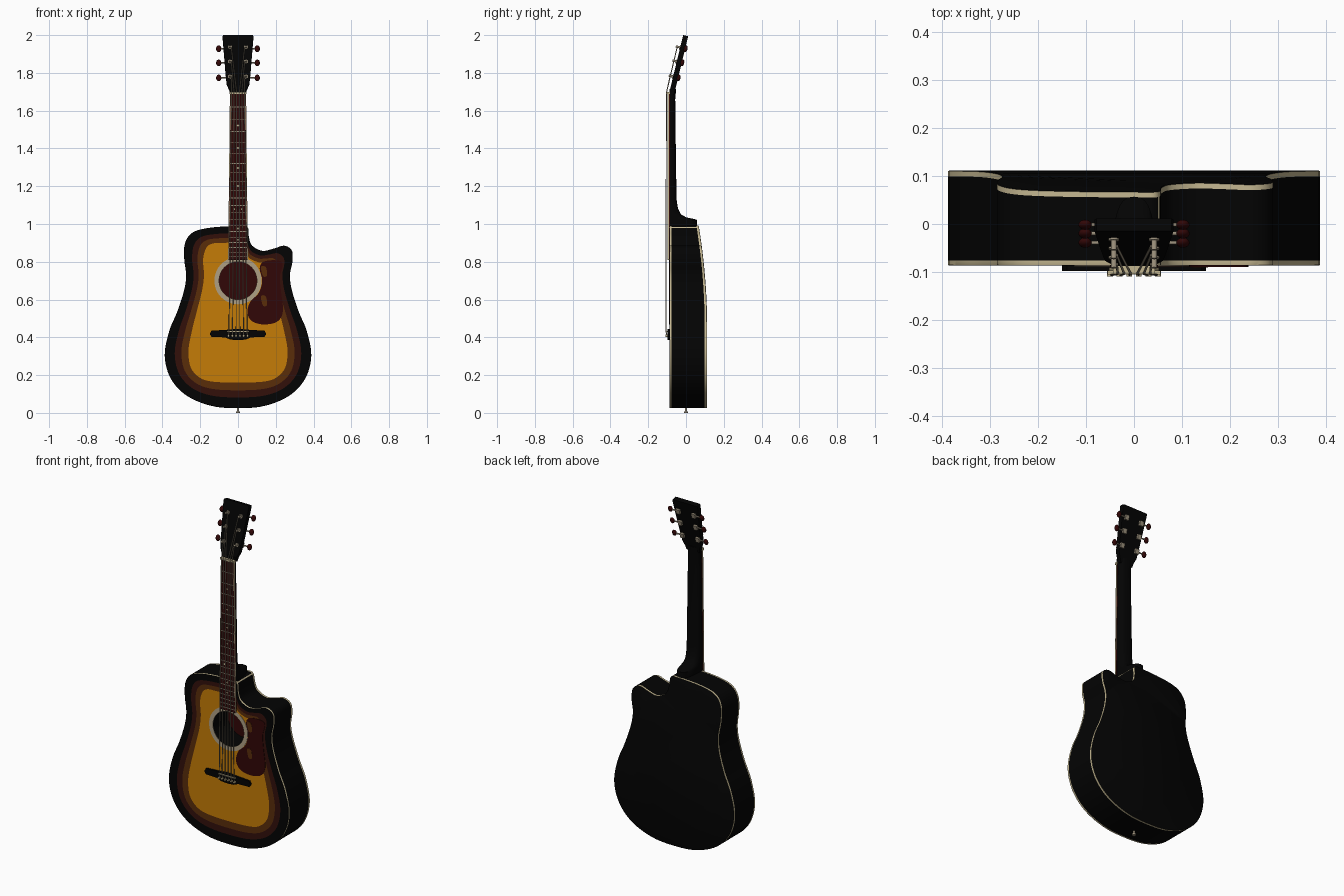
import bpy, bmesh, math
from mathutils import Matrix, Vector

cube = bpy.data.objects.get("Cube")
if cube:
    bpy.data.objects.remove(cube)


def material(name, rgb):
    m = bpy.data.materials.new(name)
    m.use_nodes = True
    m.diffuse_color = (*rgb, 1)
    bsdf = next(n for n in m.node_tree.nodes if n.type == 'BSDF_PRINCIPLED')
    bsdf.inputs["Base Color"].default_value = (*rgb, 1)
    return m


BLACK = material("black lacquer", (.001, .001, .001))
CREAM = material("cream binding", (.55, .47, .28))
TAN = material("rosette tan", (.43, .35, .23))
AMBER = material("amber top", (.56, .2, .002))
BROWN = material("burst brown", (.1, .026, .003))
DARK = material("burst dark brown", (.032, .005, .003))
ROSE = material("dark red wood", (.031, .002, .002))
METAL = material("string metal", (.33, .28, .2))
made = []


def finish(name, bm, mats, xform=None):
    bmesh.ops.recalc_face_normals(bm, faces=bm.faces)
    if xform:
        bm.transform(xform)
    me = bpy.data.meshes.new(name)
    bm.to_mesh(me)
    bm.free()
    for m in mats:
        me.materials.append(m)
    ob = bpy.data.objects.new(name, me)
    bpy.context.collection.objects.link(ob)
    made.append(ob)
    return ob


def loft(name, rings, mats, rows=None, caps=(0, 0), xform=None):
    """Bridge closed rings; rows gives a material slot per band, caps per end (None = open)."""
    bm = bmesh.new()
    loops = [[bm.verts.new(p) for p in r] for r in rings]
    n = len(loops[0])
    for k, (a, b) in enumerate(zip(loops, loops[1:])):
        for i in range(n):
            f = bm.faces.new((a[i], a[(i + 1) % n], b[(i + 1) % n], b[i]))
            f.material_index = rows[k] if rows else 0
    for loop, slot in zip((loops[0], loops[-1]), caps):
        if slot is not None:
            bm.faces.new(loop).material_index = slot
    return finish(name, bm, mats, xform)


def boxes(name, items, mat, xform=None):
    bm = bmesh.new()
    for centre, size in items:
        m = Matrix.Translation(centre) @ Matrix.Diagonal((*size, 1))
        bmesh.ops.create_cube(bm, size=1, matrix=m)
    return finish(name, bm, [mat], xform)


def rods(name, items, radius, mat, xform=None):
    """Cylinders between pairs of points."""
    bm = bmesh.new()
    for a, b in items:
        a, b = Vector(a), Vector(b)
        turn = (b - a).to_track_quat('Z', 'Y').to_matrix().to_4x4()
        bmesh.ops.create_cone(bm, cap_ends=True, segments=12, radius1=radius, radius2=radius,
                              depth=(b - a).length, matrix=Matrix.Translation((a + b) / 2) @ turn)
    return finish(name, bm, [mat], xform)


def smooth_loop(pts, steps=6):
    """Closed Catmull-Rom curve through 2D points."""
    out, n = [], len(pts)
    for i in range(n):
        a, b, c, d = (Vector(pts[(i + k) % n]) for k in (-1, 0, 1, 2))
        for s in range(steps):
            t = s / steps
            out.append(b + (c - a) * t / 2 + (2 * a - 5 * b + 4 * c - d) * t * t / 2
                       + (3 * b - a - 3 * c + d) * t ** 3 / 2)
    return out


def plate(name, outline, y0, y1, mat, xform=None):
    return loft(name, [[(p[0], y, p[1]) for p in outline] for y in (y0, y1)], [mat], xform=xform)


# Body outlines: outer edge, and edge of the amber centre with matching points
bout = [(-.14, .037), (-.27, .09), (-.355, .18), (-.388, .30), (-.365, .43),
        (-.32, .54), (-.285, .65), (-.275, .73)]
bout_in = [(-.13, .165), (-.2, .185), (-.25, .24), (-.262, .33), (-.245, .43),
           (-.215, .55), (-.19, .65), (-.18, .73)]
top = [(-.285, .82), (-.28, .90), (-.24, .955), (-.15, .98), (0, .99), (.05, .985), (.058, .93),
       (.075, .885), (.13, .858), (.19, .87), (.245, .885), (.285, .86), (.288, .80)]
top_in = [(-.185, .81), (-.17, .87), (-.14, .895), (-.09, .90), (0, .90), (.03, .89), (.04, .86),
          (.06, .82), (.10, .80), (.13, .795), (.16, .79), (.18, .77), (.185, .76)]


def mirrored(side):
    return [(-x, z) for x, z in reversed(side)]


outer = smooth_loop([(0, .025)] + bout + top + mirrored(bout))
inner = smooth_loop([(0, .16)] + bout_in + top_in + mirrored(bout_in))
HOLE = Vector((0, .70))
hole = [HOLE + (p - HOLE).normalized() * .1 for p in inner]
FRONT = -.087


def back_y(z):
    return .112 - .15 * max(0, z - .45) ** 2


def flat(loop, y):
    return [(p.x, y, p.y) for p in loop]


def burst(t):
    return flat([a.lerp(b, t) for a, b in zip(outer, inner)], FRONT)


def behind(dy, shrink=0):
    return [(p.x * (1 - shrink), back_y(p.y) - dy, p.y + (.5 - p.y) * shrink) for p in outer]


# Body: sound hole pocket, sunburst bands, binding, sides and back in one skin
body = loft("body", [flat(hole, .05), flat(hole, FRONT), burst(1), burst(.70), burst(.42), burst(.012),
                     flat(outer, FRONT + .002), flat(outer, FRONT + .011), behind(.013),
                     behind(.002), behind(0, .01)],
            [BLACK, CREAM, AMBER, BROWN, DARK, ROSE],
            [0, 2, 3, 4, 0, 0, 1, 0, 1, 0], caps=(5, None))
# Back panel, and the binding strip at the cutaway corner
bm = bmesh.new()
bm.from_mesh(body.data)
edges = [e for e in bm.edges if e.is_boundary]
bmesh.ops.triangle_fill(bm, use_beauty=True, edges=edges)
for f in bm.faces:
    c = f.calc_center_median()
    if .05 < c.x < .06 and c.z > .977 and abs(f.normal.y) < .5:
        f.material_index = 1
bmesh.ops.recalc_face_normals(bm, faces=bm.faces)
bm.to_mesh(body.data)
bm.free()


# Rosette and pickguard
def circle(r, y, n=64):
    return [(r * math.cos(2 * math.pi * i / n), y, .70 + r * math.sin(2 * math.pi * i / n))
            for i in range(n)]


loft("rosette", [circle(.1, FRONT), circle(.1, -.089), circle(.125, -.089), circle(.125, FRONT)],
     [TAN], caps=(None, None))
guard = [(.115, .765), (.128, .70), (.11, .635), (.065, .588), (.05, .53), (.075, .485), (.14, .468),
         (.21, .485), (.238, .54), (.228, .64), (.222, .72), (.236, .79), (.20, .808), (.135, .80)]
plate("pickguard", smooth_loop(guard), FRONT + .001, -.0895, ROSE)
for name, z in (("upper", .748), ("lower", .592)):
    spot = [(.122, z + .026), (.147, z + .024), (.154, z - .02), (.132, z - .024)]
    plate("pickguard_fleck_" + name, smooth_loop(spot), -.089, -.0905, BROWN)

# Bridge with saddle and pins
half = [(0, .385), (.04, .388), (.07, .4), (.14, .402), (.15, .418), (.14, .435), (.06, .44), (0, .445)]
plate("bridge", half + mirrored(half[1:-1]), FRONT + .001, -.098, BLACK)
boxes("saddle", [((0, -.1, .43), (.11, .01, .006))], CREAM)
rods("bridge_pins", [((k * .02, -.095, .408), (k * .02, -.109, .408))
                     for k in (-2.5, -1.5, -.5, .5, 1.5, 2.5)], .006, CREAM)

# Neck with curved back and heel: (z, half width, depth)
sections = [(.985, .046, .145), (1.022, .046, .145), (1.028, .046, .125), (1.035, .046, .09),
            (1.05, .046, .062), (1.08, .046, .046), (1.13, .046, .038), (1.4, .043, .034),
            (1.66, .04, .031), (1.715, .042, .036)]
rings = []
for z, w, d in sections:
    arc = [math.pi * i / 16 for i in range(17)]
    rings.append([(w * math.copysign(abs(math.cos(a)) ** .7, math.cos(a)),
                   -.088 + d * math.sin(a) ** .8 if 0 < a < 3.14 else -.088, z) for a in arc])
loft("neck", rings, [BLACK])

# Fretboard with binding strips, frets and position dots
NUT, SCALE, END = 1.69, 1.26, .81


def board_half(z):
    return .041 + (NUT - z) * .0105


def fret_z(n):
    return NUT - SCALE * (1 - 2 ** (-n / 12))


low, high = board_half(END), board_half(NUT)
plate("fretboard", [(-low, END), (low, END), (high, NUT), (-high, NUT)], -.086, -.097, ROSE)
for name, s in (("left", 1), ("right", -1)):
    plate("fretboard_binding_" + name,
          [(s * (low - .002), END), (s * (low + .002), END),
           (s * (high + .002), NUT), (s * (high - .002), NUT)], -.091, -.0975, CREAM)
boxes("frets", [((0, -.097, fret_z(n)), (2 * board_half(fret_z(n)), .003, .004))
                for n in range(1, 21)], METAL)
rods("fret_dots", [((x, -.096, z), (x, -.098, z)) for n in (3, 5, 7, 9, 12, 15, 17)
                   for z in [(fret_z(n) + fret_z(n - 1)) / 2]
                   for x in ((-.02, .02) if n == 12 else (0,))], .005, CREAM)
boxes("nut", [((0, -.095, NUT + .003), (.088, .018, .012))], CREAM)

# Headstock, leaning back
TILT = Matrix.Translation((0, -.09, NUT)) @ Matrix.Rotation(math.radians(-13.6), 4, 'X')
edge = [(.042, 0), (.045, .02), (.06, .055), (.065, .1), (.082, .312), (.078, .319)]
plate("headstock", edge + mirrored(edge), 0, .027, BLACK, TILT)

# Tuners: posts, gear housings, shafts and buttons on both sides
heights = (.093, .175, .252)
spots = [(s, u) for s in (-1, 1) for u in heights]
rods("tuner_posts", [((s * .042, -.024, u), (s * .042, .03, u)) for s, u in spots], .006, METAL, TILT)
rods("tuner_washers", [((s * .042, -.004, u), (s * .042, .002, u)) for s, u in spots], .011, METAL, TILT)
boxes("tuner_housings", [((s * .05, .032, u), (.024, .012, .028)) for s, u in spots], METAL, TILT)
rods("tuner_shafts", [((s * .05, .03, u), (s * .1, .03, u)) for s, u in spots], .004, METAL, TILT)
bm = bmesh.new()
for s, u in spots:
    bmesh.ops.create_uvsphere(bm, u_segments=16, v_segments=10, radius=1,
                              matrix=Matrix.Translation((s * .102, .03, u))
                              @ Matrix.Diagonal((.014, .01, .018, 1)))
finish("tuner_buttons", bm, [ROSE], TILT)

# Strings from bridge over saddle and nut to the posts
pieces = []
for i in range(6):
    k = i - 2.5
    side = -1 if k < 0 else 1
    post = TILT @ Vector((side * .036, -.016, heights[i if k < 0 else 5 - i]))
    path = [(k * .02, -.1, .408), (k * .019, -.106, .43), (k * .0135, -.104, NUT + .003), post]
    pieces += zip(path, path[1:])
rods("strings", pieces, .0025, METAL)

# Strap pin at the tail
rods("strap_pin_stem", [((0, 0, .006), (0, 0, .04))], .006, METAL)
rods("strap_pin_head", [((0, 0, 0), (0, 0, .008))], .011, METAL)

bpy.ops.object.select_all(action='DESELECT')
for ob in made:
    ob.select_set(True)
bpy.context.view_layer.objects.active = made[0]
bpy.ops.object.shade_smooth_by_angle(angle=math.radians(35))
